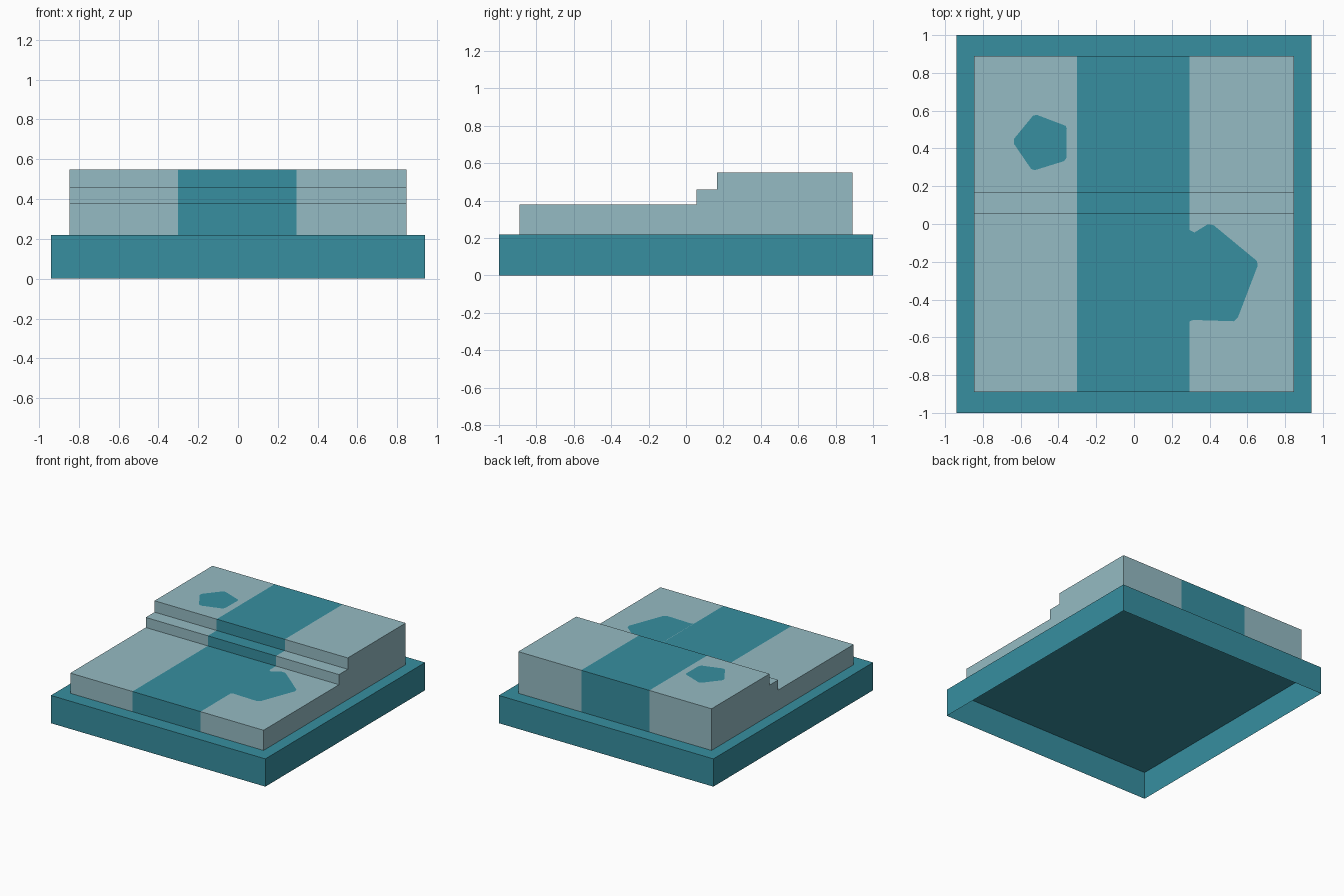
import bpy, bmesh

if "Cube" in bpy.data.objects:
    bpy.data.objects.remove(bpy.data.objects["Cube"])


def material(name, rgb):
    m = bpy.data.materials.new(name)
    m.diffuse_color = (*rgb, 1)
    m.use_nodes = True
    m.node_tree.nodes["Principled BSDF"].inputs["Base Color"].default_value = m.diffuse_color
    return m


teal = material("teal", (0.038, 0.275, 0.352))
pale = material("pale_blue_grey", (0.30, 0.497, 0.546))


def finish(name, bm, mats):
    mesh = bpy.data.meshes.new(name)
    bm.to_mesh(mesh)
    bm.free()
    for m in mats:
        mesh.materials.append(m)
    obj = bpy.data.objects.new(name, mesh)
    bpy.context.collection.objects.link(obj)
    return obj


def drop_underside(bm):
    # the shells are open underneath
    bm.normal_update()
    low = [f for f in bm.faces if f.normal.z < -0.5]
    bmesh.ops.delete(bm, geom=low, context='FACES')


# Base tray: open-bottomed box
bm = bmesh.new()
bmesh.ops.create_cube(bm, size=1)
for v in bm.verts:
    v.co = (v.co.x * 1.88, v.co.y * 2, (v.co.z + 0.5) * 0.22)
drop_underside(bm)
finish("base", bm, [teal])

# Stepped block: side profile (y, z) swept across x with a cut for the stripe
profile = [(-0.89, 0.22), (0.89, 0.22), (0.89, 0.55), (0.165, 0.55),
           (0.165, 0.46), (0.055, 0.46), (0.055, 0.38), (-0.89, 0.38)]
bm = bmesh.new()
rings = [[bm.verts.new((x, y, z)) for y, z in profile]
         for x in (-0.847, -0.302, 0.295, 0.847)]
n = len(profile)
for band in range(3):
    a, b = rings[band], rings[band + 1]
    for i in range(n):
        j = (i + 1) % n
        f = bm.faces.new((a[i], a[j], b[j], b[i]))
        f.material_index = 1 if band == 1 else 0   # middle band is the stripe
bm.faces.new(rings[0])
bm.faces.new(rings[-1])
bmesh.ops.recalc_face_normals(bm, faces=bm.faces[:])
drop_underside(bm)
finish("stepped_block", bm, [pale, teal])


# Painted patches: flat faces just above the block
def patch(name, points, z):
    bm = bmesh.new()
    f = bm.faces.new([bm.verts.new((x, y, z + 0.002)) for x, y in points])
    f.normal_update()
    if f.normal.z < 0:
        f.normal_flip()
    finish(name, bm, [teal])


patch("small_pentagon", [(-0.535, 0.573), (-0.515, 0.578), (-0.362, 0.52),
                         (-0.356, 0.505), (-0.358, 0.35), (-0.37, 0.333),
                         (-0.525, 0.285), (-0.545, 0.292), (-0.636, 0.425),
                         (-0.636, 0.45)], 0.55)
patch("large_pentagon", [(0.295, -0.515), (0.315, -0.508), (0.53, -0.515),
                         (0.55, -0.495), (0.655, -0.22), (0.65, -0.195),
                         (0.42, -0.005), (0.39, -0.002), (0.32, -0.045),
                         (0.295, -0.033)], 0.38)
